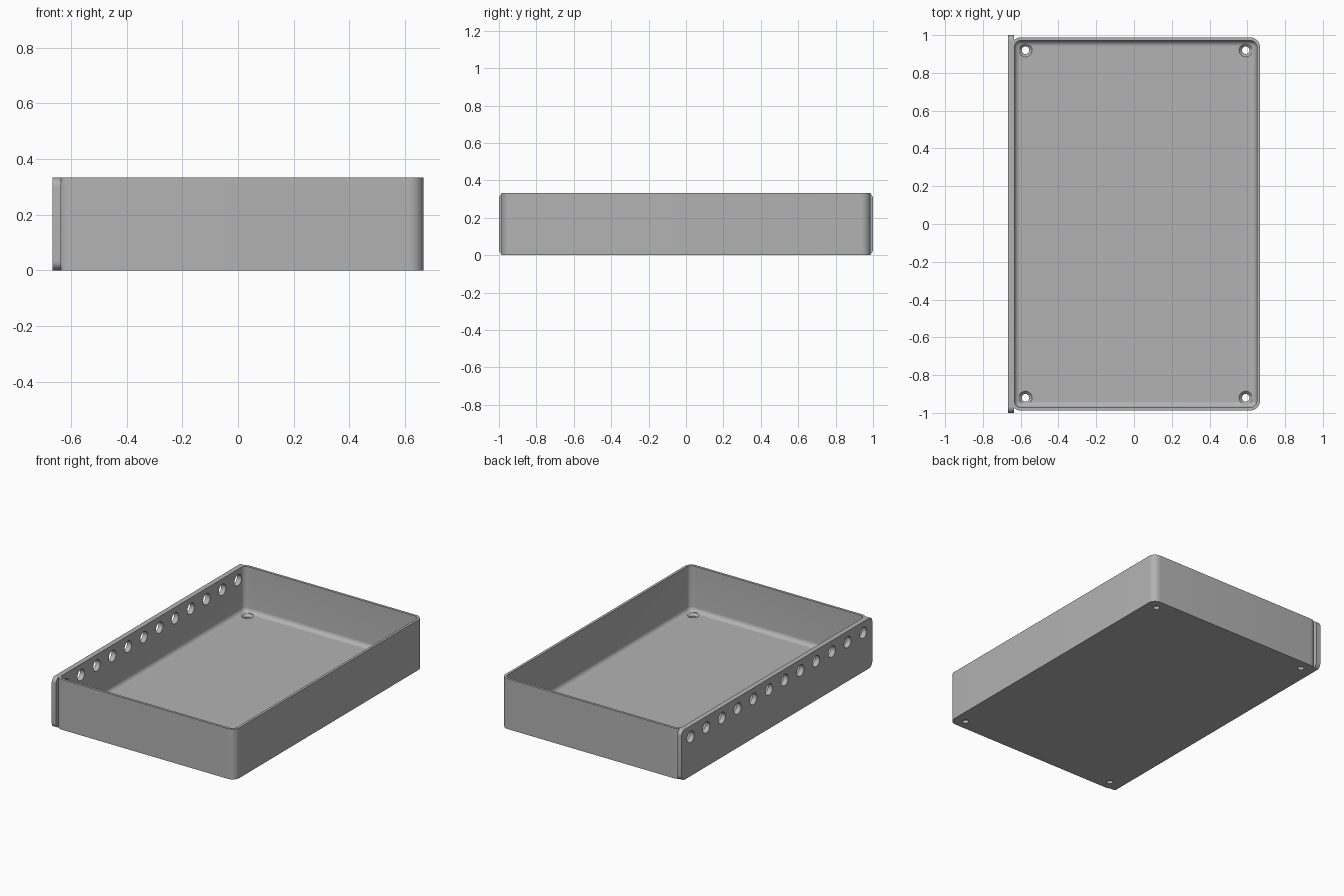
import bpy, bmesh
from math import sin, cos, pi, radians
from mathutils import Matrix, Vector

if "Cube" in bpy.data.objects:
    bpy.data.objects.remove(bpy.data.objects["Cube"])

# Single grey plastic
grey = bpy.data.materials.new("grey_plastic")
grey.use_nodes = True
grey.diffuse_color = (0.45, 0.45, 0.45, 1)
grey.node_tree.nodes["Principled BSDF"].inputs["Base Color"].default_value = grey.diffuse_color

HEIGHT, WALL, FLOOR, FILLET = 0.333, 0.0167, 0.033, 0.03
CENTRE_X, HALF_X, HALF_Y, CORNER = 0.0085, 0.6585, 0.9875, 0.05


def rounded_rect(half_a, half_b, radius, steps=10):
    """Counter-clockwise outline with four round corners."""
    points = []
    for quarter, (sa, sb) in enumerate(((1, 1), (-1, 1), (-1, -1), (1, -1))):
        for i in range(steps + 1):
            t = (quarter + i / steps) * pi / 2
            points.append((sa * (half_a - radius) + radius * cos(t),
                           sb * (half_b - radius) + radius * sin(t)))
    return points


def loft(bm, rings):
    """Skin a stack of equal rings and cap both ends."""
    loops = [[bm.verts.new(p) for p in ring] for ring in rings]
    for low, high in zip(loops, loops[1:]):
        for i in range(len(low)):
            j = (i + 1) % len(low)
            bm.faces.new((low[i], low[j], high[j], high[i]))
    bm.faces.new(loops[0][::-1])
    bm.faces.new(loops[-1])


def make(name, bm):
    bmesh.ops.recalc_face_normals(bm, faces=bm.faces)
    mesh = bpy.data.meshes.new(name)
    bm.to_mesh(mesh)
    bm.free()
    mesh.materials.append(grey)
    obj = bpy.data.objects.new(name, mesh)
    bpy.context.collection.objects.link(obj)
    return obj


def boolean(target, other, operation):
    bpy.context.view_layer.objects.active = target
    mod = target.modifiers.new(operation, "BOOLEAN")
    mod.operation, mod.object, mod.solver = operation, other, "EXACT"
    bpy.ops.object.modifier_apply(modifier=mod.name)
    bpy.data.objects.remove(other)


def tray_ring(inset, z):
    outline = rounded_rect(HALF_X - inset, HALF_Y - inset, max(CORNER - inset, 0.002))
    return [(CENTRE_X + x, y, z) for x, y in outline]


# Open tray with thin walls and a filleted floor
rings = [tray_ring(0, 0), tray_ring(0, HEIGHT), tray_ring(WALL, HEIGHT)]
for i in range(9):
    t = i / 8 * pi / 2
    rings.append(tray_ring(WALL + FILLET * (1 - cos(t)), FLOOR + FILLET * (1 - sin(t))))
bm = bmesh.new()
loft(bm, rings)
tray = make("tray", bm)

# Side plate with rounded ends
bm = bmesh.new()
outline = rounded_rect(1.0, HEIGHT / 2, 0.033)
loft(bm, [[(x, y, HEIGHT / 2 + z) for y, z in outline] for x in (-0.667, -0.636)])
boolean(tray, make("side_plate", bm), "UNION")

# Row of round holes through the plate and wall
bm = bmesh.new()
for i in range(12):
    place = Matrix.Translation(Vector((-0.65, -0.905 + i * 0.1645, 0.26)))
    bmesh.ops.create_cone(bm, cap_ends=True, segments=32, radius1=0.037, radius2=0.037,
                          depth=0.1, matrix=place @ Matrix.Rotation(pi / 2, 4, "Y"))
cutter = make("side_hole_cutter", bm)
cutter.hide_render = True
boolean(tray, cutter, "DIFFERENCE")

# Countersunk screw holes in the floor corners
bm = bmesh.new()
for sx in (-1, 1):
    for sy in (-1, 1):
        profile = ((0.02, -0.02), (0.02, 0.018), (0.035, FLOOR), (0.035, FLOOR + 0.005))
        loft(bm, [[(CENTRE_X + sx * 0.583 + r * cos(a * pi / 16),
                    sy * 0.92 + r * sin(a * pi / 16), z) for a in range(32)]
                  for r, z in profile])
cutter = make("screw_hole_cutter", bm)
cutter.hide_render = True
boolean(tray, cutter, "DIFFERENCE")

# Smooth the rounded surfaces, keep the edges crisp
bpy.ops.object.select_all(action="DESELECT")
tray.select_set(True)
bpy.context.view_layer.objects.active = tray
bpy.ops.object.shade_smooth_by_angle(angle=radians(30))
